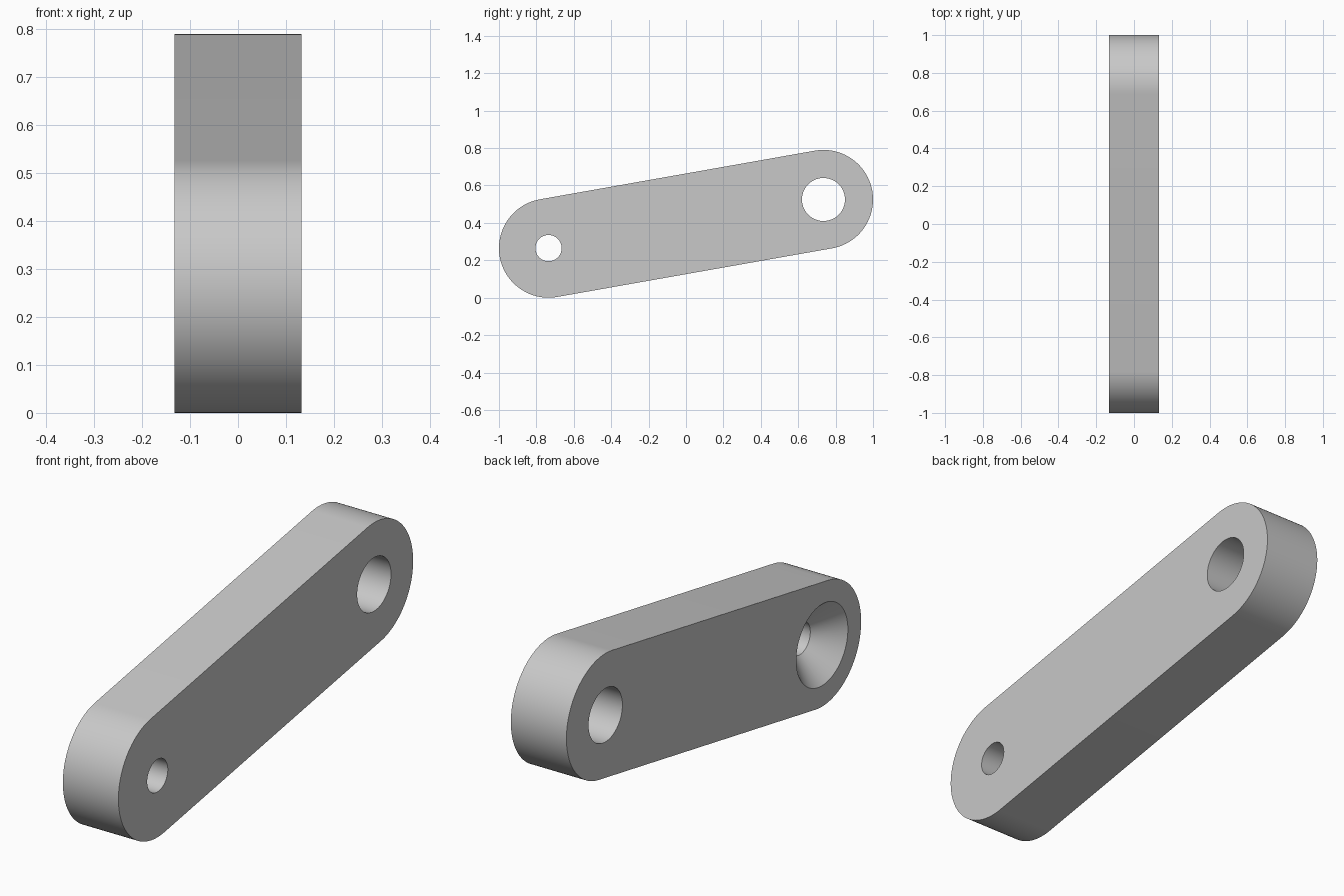
import bpy
import bmesh
from math import sin, cos, pi, atan2, radians
from mathutils import Vector

cube = bpy.data.objects.get("Cube")
if cube:
    bpy.data.objects.remove(cube, do_unlink=True)

HALF = 0.132                      # half thickness along x
RADIUS = 0.265                    # rounded end radius
LOW = Vector((-0.735, 0.265))     # (y, z) of the small hole
HIGH = Vector((0.735, 0.525))     # (y, z) of the large hole
ARC = 64

grey = bpy.data.materials.new("light_grey")
grey.use_nodes = True
colour = (0.58, 0.58, 0.58, 1)
grey.diffuse_color = colour
grey.node_tree.nodes["Principled BSDF"].inputs["Base Color"].default_value = colour


def ring(centre, radius, x, start=0.0, sweep=2 * pi, steps=96, closed=True):
    """Points of a circle or arc in the plane at x."""
    count = steps if closed else steps + 1
    angles = [start + sweep * i / steps for i in range(count)]
    return [(x, centre.x + radius * cos(a), centre.y + radius * sin(a)) for a in angles]


def loft(name, rings):
    """Solid through a list of matching rings, capped at both ends."""
    bm = bmesh.new()
    loops = [[bm.verts.new(p) for p in r] for r in rings]
    for a, b in zip(loops, loops[1:]):
        n = len(a)
        for i in range(n):
            bm.faces.new((a[i], a[(i + 1) % n], b[(i + 1) % n], b[i]))
    bm.faces.new(loops[0])
    bm.faces.new(loops[-1])
    bmesh.ops.recalc_face_normals(bm, faces=bm.faces)
    mesh = bpy.data.meshes.new(name)
    bm.to_mesh(mesh)
    bm.free()
    mesh.materials.append(grey)
    obj = bpy.data.objects.new(name, mesh)
    bpy.context.collection.objects.link(obj)
    return obj


def outline(x):
    """Two half circles joined by straight tangents."""
    axis = HIGH - LOW
    tilt = atan2(axis.y, axis.x)
    return (ring(HIGH, RADIUS, x, tilt - pi / 2, pi, ARC, False)
            + ring(LOW, RADIUS, x, tilt + pi / 2, pi, ARC, False))


# Link arm body
arm = loft("link_arm", [outline(-HALF), outline(HALF)])

# Large through hole, and small hole with a 90 degree countersink on -x
out = HALF + 0.05
small, sink = 0.07, 0.175
cutters = [
    loft("large_hole_cutter", [ring(HIGH, 0.115, -out), ring(HIGH, 0.115, out)]),
    loft("countersunk_hole_cutter", [
        ring(LOW, sink + 0.05, -out),
        ring(LOW, small, -HALF + sink - small),
        ring(LOW, small, out)]),
]

bpy.context.view_layer.objects.active = arm
for cutter in cutters:
    cutter.hide_render = True
    cut = arm.modifiers.new(cutter.name, 'BOOLEAN')
    cut.operation = 'DIFFERENCE'
    cut.solver = 'EXACT'
    cut.object = cutter
    bpy.ops.object.modifier_apply(modifier=cut.name)
    bpy.data.objects.remove(cutter, do_unlink=True)

# Smooth round walls, crisp rims
bpy.ops.object.select_all(action='DESELECT')
arm.select_set(True)
bpy.ops.object.shade_smooth_by_angle(angle=radians(30))
